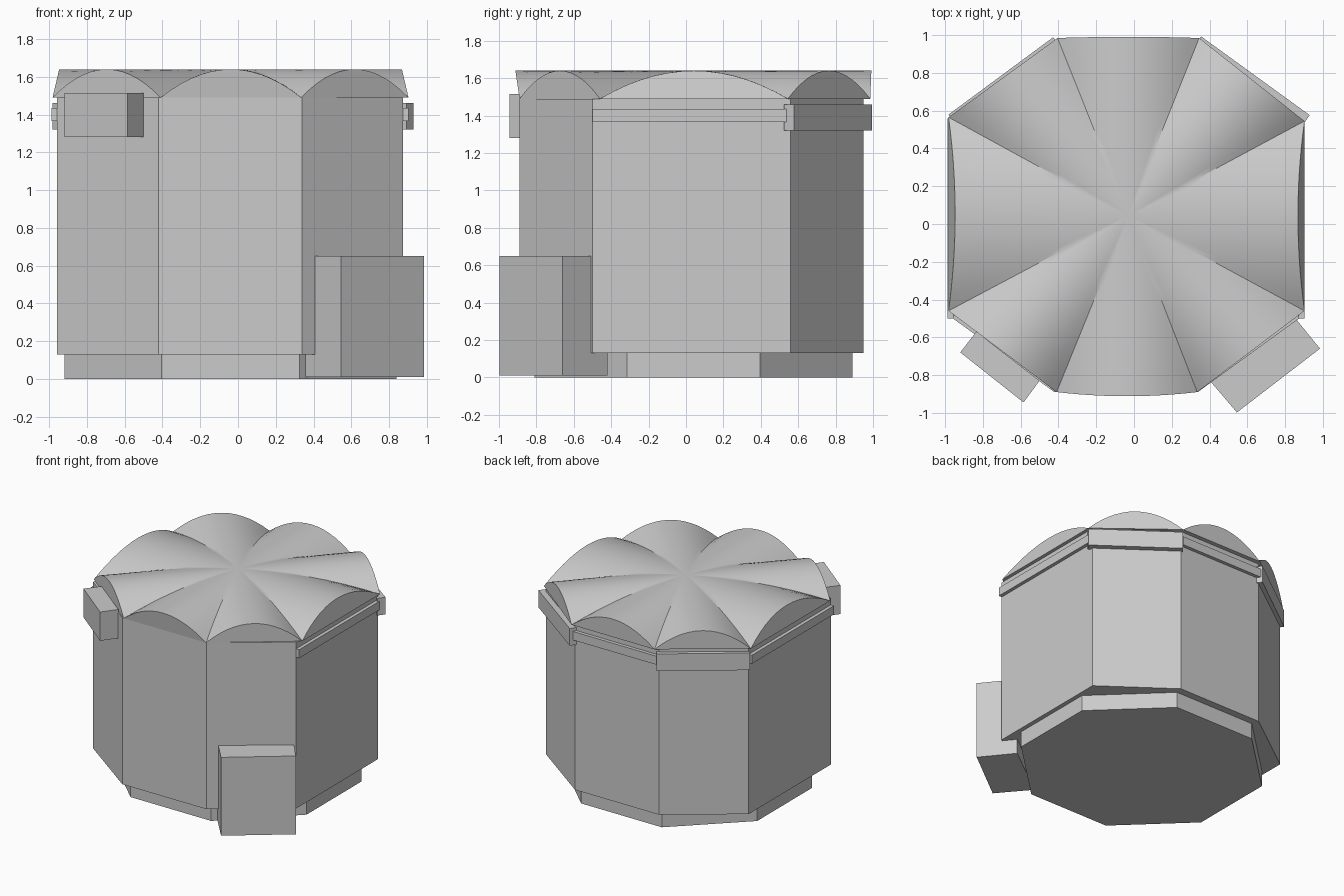
import bpy, bmesh
from mathutils import Vector

if "Cube" in bpy.data.objects:
    bpy.data.objects.remove(bpy.data.objects["Cube"])


def prism(name, outline, z0, z1):
    """Vertical prism over a counter-clockwise xy outline."""
    bm = bmesh.new()
    low = [bm.verts.new((x, y, z0)) for x, y in outline]
    high = [bm.verts.new((x, y, z1)) for x, y in outline]
    n = len(outline)
    bm.faces.new(low[::-1])
    bm.faces.new(high)
    for i in range(n):
        j = (i + 1) % n
        bm.faces.new((low[i], low[j], high[j], high[i]))
    return finish(name, bm)


def finish(name, bm):
    bmesh.ops.recalc_face_normals(bm, faces=bm.faces)
    me = bpy.data.meshes.new(name)
    bm.to_mesh(me)
    bm.free()
    ob = bpy.data.objects.new(name, me)
    bpy.context.collection.objects.link(ob)
    return ob


def octagon(cx, cy, hx, hy, front_half, side_half):
    quarter = [(front_half, -hy), (hx, -side_half), (hx, side_half), (front_half, hy)]
    pts = quarter + [(-x, -y) for x, y in quarter]
    return [(cx + x, cy + y) for x, y in pts]


def bar(name, a, b, inner, outer, z0, z1):
    """Trim bar along edge a-b, from inner to outer offset along its normal."""
    a, b = Vector(a), Vector(b)
    d = (b - a).normalized()
    n = Vector((d.y, -d.x))
    return prism(name, [a + n * outer, b + n * outer, b + n * inner, a + n * inner], z0, z1)


# Plinth and main octagonal body
prism("plinth", octagon(-0.04, 0.04, 0.88, 0.85, 0.365, 0.355), 0, 0.13)
body = octagon(-0.042, 0.03, 0.917, 0.92, 0.38, 0.53)
prism("body", body, 0.13, 1.49)

# Roof: eight barrel vaults meeting at the centre, with upright end walls
EAVE, TOP, SEG, RINGS = 1.49, 1.64, 14, 8
centre = Vector((-0.03, 0.045))
corners = [Vector(p) for p in [(-0.41, -0.89), (0.335, -0.89), (0.903, -0.46), (0.903, 0.545),
                               (0.345, 0.985), (-0.405, 0.985), (-0.982, 0.565), (-0.982, -0.46)]]
lean = [0.022, 0, -0.035, 0, 0.006, 0, -0.035, 0]
bm = bmesh.new()
for k in range(8):
    a, b = corners[k], corners[(k + 1) % 8]
    d = (b - a).normalized()
    n = Vector((d.y, -d.x))
    rows, foot = [], []
    for i in range(SEG + 1):
        s = 2 * i / SEG - 1
        edge = a.lerp(b, i / SEG)
        rim = edge + n * lean[k] * (1 - s * s)
        row = []
        for r in range(1, RINGS + 1):
            t = r / RINGS
            p = centre.lerp(rim, t)
            row.append(bm.verts.new((p.x, p.y, TOP - (TOP - EAVE) * (s * t) ** 2)))
        rows.append(row)
        foot.append(bm.verts.new((edge.x, edge.y, EAVE)))
    peak = bm.verts.new((centre.x, centre.y, TOP))
    base = bm.verts.new((centre.x, centre.y, EAVE))
    for i in range(SEG):
        p, q = rows[i], rows[i + 1]
        bm.faces.new((peak, p[0], q[0]))
        for r in range(RINGS - 1):
            bm.faces.new((p[r], p[r + 1], q[r + 1], q[r]))
        bm.faces.new((p[-1], foot[i], foot[i + 1], q[-1]))
        bm.faces.new((base, foot[i + 1], foot[i]))
bmesh.ops.remove_doubles(bm, verts=bm.verts, dist=0.0005)
roof = finish("vaulted_roof", bm)
bpy.context.view_layer.objects.active = roof
roof.select_set(True)
bpy.ops.object.shade_smooth_by_angle(angle=0.5)

# Trim bars under the eaves: thin on the straight sides, thick on the rear diagonals
for name, i in (("right", 1), ("back", 3), ("left", 5)):
    a, b = body[i], body[i + 1]
    bar("thin_trim_" + name, a, b, -0.02, 0.028, 1.365, 1.435)
bar("thick_trim_back_right", (0.91, 0.548), (0.335, 0.965), -0.03, 0.035, 1.32, 1.46)
bar("thick_trim_back_left", (-0.41, 0.965), (-0.965, 0.555), -0.03, 0.03, 1.32, 1.46)

# Wall boxes on the front diagonals
prism("upper_box", [(-0.92, -0.68), (-0.585, -0.945), (-0.50, -0.83), (-0.835, -0.57)], 1.28, 1.515)
prism("lower_box", [(0.545, -0.998), (0.985, -0.66), (0.79, -0.42), (0.338, -0.755)], 0.01, 0.65)
